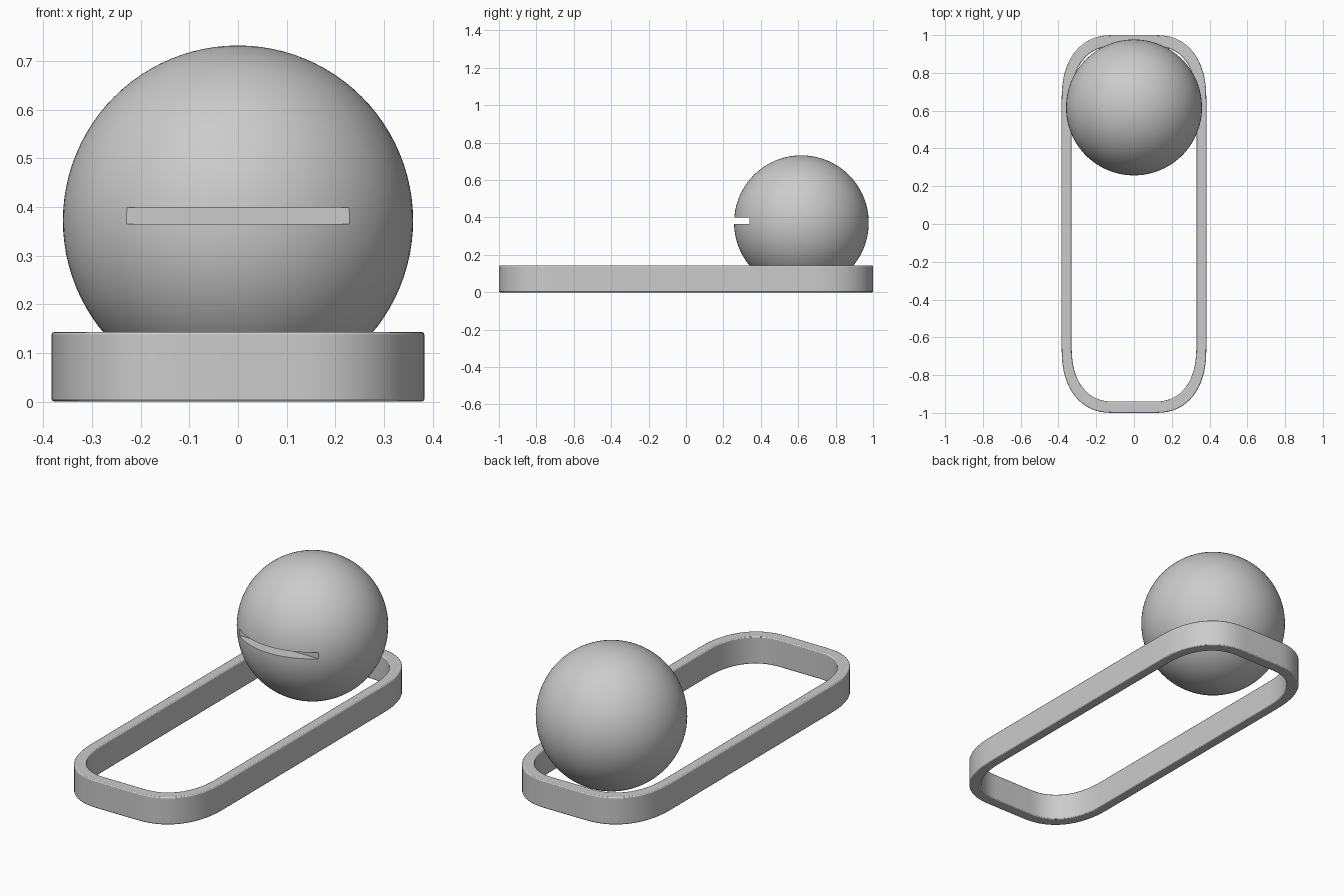
import bpy, bmesh
from math import cos, sin, pi, copysign

if "Cube" in bpy.data.objects:
    bpy.data.objects.remove(bpy.data.objects["Cube"])


def corner_loop(hx, hy, rx, ry, power=2.3, steps=16):
    """Rounded rectangle outline with soft, slightly squared corners."""
    pts = []
    for q, (sx, sy) in enumerate([(1, 1), (-1, 1), (-1, -1), (1, -1)]):
        for i in range(steps + 1):
            a = (q + i / steps) * pi / 2
            c, s = max(abs(cos(a)), 1e-9), max(abs(sin(a)), 1e-9)
            pts.append((sx * (hx - rx + rx * c ** (2 / power)),
                        sy * (hy - ry + ry * s ** (2 / power))))
    return pts


def smooth(obj, angle=0.6):
    bpy.ops.object.select_all(action='DESELECT')
    obj.select_set(True)
    bpy.context.view_layer.objects.active = obj
    bpy.ops.object.shade_smooth_by_angle(angle=angle)


# Long rounded band lying on the ground
HEIGHT = 0.143
bm = bmesh.new()
outlines = [corner_loop(0.383, 1.0, 0.27, 0.34), corner_loop(0.33, 0.94, 0.22, 0.29)]
rings = [[bm.verts.new((x, y, z)) for x, y in outlines[k]]
         for k, z in [(0, 0), (0, HEIGHT), (1, HEIGHT), (1, 0)]]
for k in range(4):
    a, b = rings[k], rings[(k + 1) % 4]
    for i in range(len(a)):
        j = (i + 1) % len(a)
        bm.faces.new((a[i], a[j], b[j], b[i]))
bmesh.ops.recalc_face_normals(bm, faces=bm.faces)
mesh = bpy.data.meshes.new("base_band")
bm.to_mesh(mesh)
bm.free()
band = bpy.data.objects.new("base_band", mesh)
bpy.context.collection.objects.link(band)
bevel = band.modifiers.new("soft_edges", 'BEVEL')
bevel.width = 0.005
bevel.segments = 2
bevel.limit_method = 'ANGLE'
smooth(band)

# Ball resting in the back end of the band
bpy.ops.mesh.primitive_uv_sphere_add(segments=96, ring_count=48, radius=0.36,
                                     location=(0, 0.617, 0.372))
ball = bpy.context.object
ball.name = "ball"

# Horizontal slot cut into the front of the ball
bpy.ops.mesh.primitive_cube_add(size=1, location=(0, 0.24, 0.382))
cutter = bpy.context.object
cutter.name = "slot_cutter"
cutter.scale = (1.0, 0.2, 0.033)
cutter.hide_render = True
cutter.display_type = 'WIRE'
cut = ball.modifiers.new("slot", 'BOOLEAN')
cut.operation = 'DIFFERENCE'
cut.solver = 'EXACT'
cut.object = cutter
smooth(ball)
